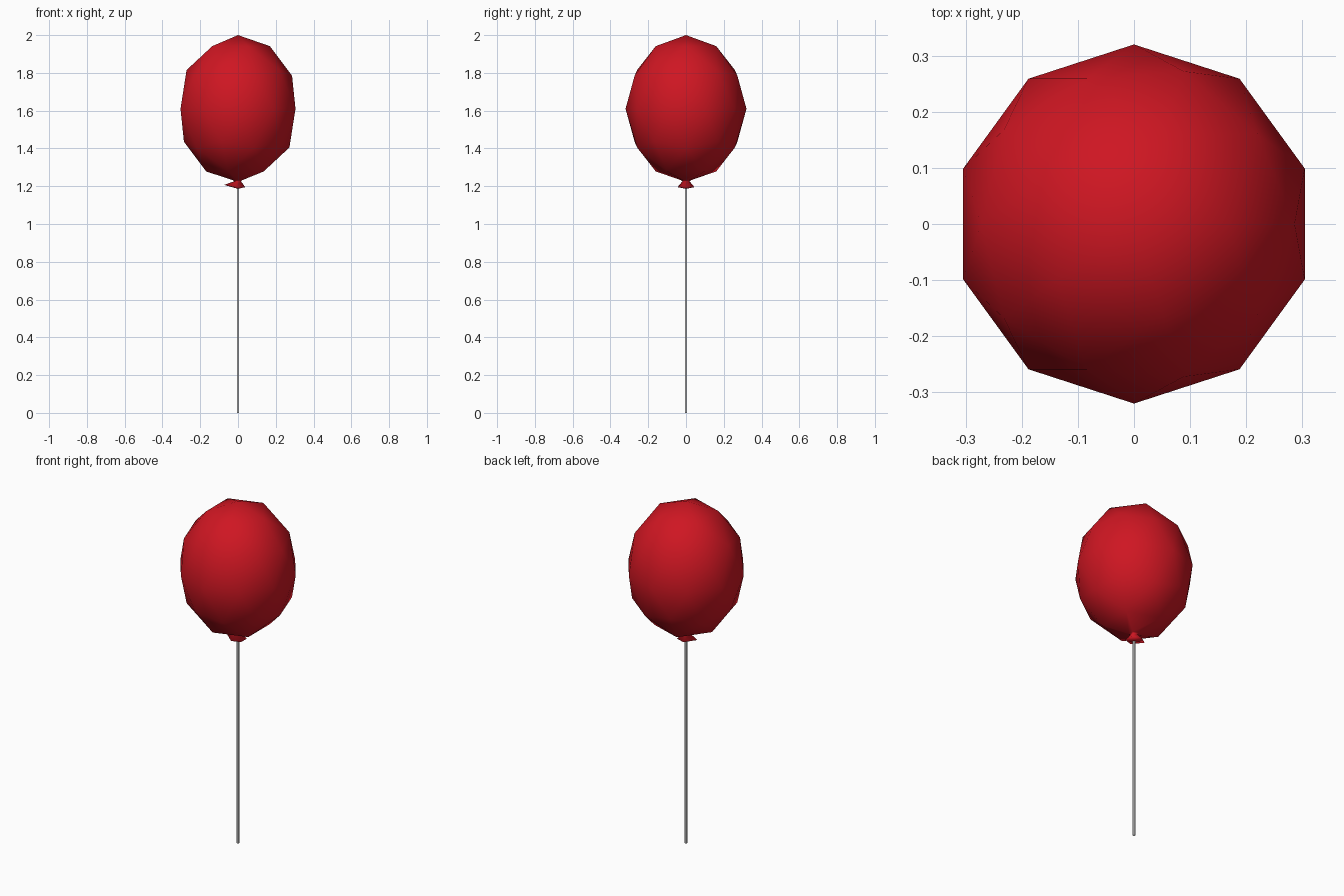
import bpy, bmesh
from mathutils import Matrix, Vector

if "Cube" in bpy.data.objects:
    bpy.data.objects.remove(bpy.data.objects["Cube"])

red = bpy.data.materials.new("red_rubber")
red.diffuse_color = (0.62, 0.008, 0.016, 1)
red.use_nodes = True
red.node_tree.nodes["Principled BSDF"].inputs["Base Color"].default_value = red.diffuse_color


def add_object(name, bm, material=None):
    bmesh.ops.recalc_face_normals(bm, faces=bm.faces[:])
    mesh = bpy.data.meshes.new(name)
    bm.to_mesh(mesh)
    bm.free()
    if material:
        mesh.materials.append(material)
    obj = bpy.data.objects.new(name, mesh)
    bpy.context.collection.objects.link(obj)
    return obj


# Balloon: stretched icosphere whose bottom pole is drawn out into a knot
bm = bmesh.new()
bmesh.ops.create_icosphere(bm, subdivisions=2, radius=1)
bmesh.ops.transform(bm, verts=bm.verts[:],
                    matrix=Matrix.Translation((0, 0, 1.61)) @ Matrix.Diagonal((0.32, 0.32, 0.39, 1)))
pole = min(bm.verts, key=lambda v: v.co.z)
bmesh.ops.delete(bm, geom=[pole], context='VERTS')
edges = [e for e in bm.edges if e.is_boundary]
for radius, z in [(0.028, 1.232), (0.02, 1.226), (0.047, 1.195)]:
    geom = bmesh.ops.extrude_edge_only(bm, edges=edges)["geom"]
    edges = [e for e in geom if isinstance(e, bmesh.types.BMEdge)]
    ring = [v for v in geom if isinstance(v, bmesh.types.BMVert)]
    for v in ring:
        d = Vector((v.co.x, v.co.y, 0)).normalized() * radius
        v.co = (d.x, d.y, z)

# Knot lip: one corner pulled sideways, underside closed to a shallow point
tip = min(ring, key=lambda v: v.co.x)
tip.co = (-0.074, 0, 1.207)
centre = bm.verts.new((0, 0, 1.186))
for e in edges:
    bm.faces.new((*e.verts, centre))
for f in bm.faces:
    f.smooth = True
balloon = add_object("balloon", bm, red)

# String: thin square rod hanging to the ground
bm = bmesh.new()
bmesh.ops.create_cube(bm, size=1, matrix=Matrix.Translation((0, 0, 0.6))
                      @ Matrix.Diagonal((0.01, 0.01, 1.2, 1)))
add_object("string", bm)
